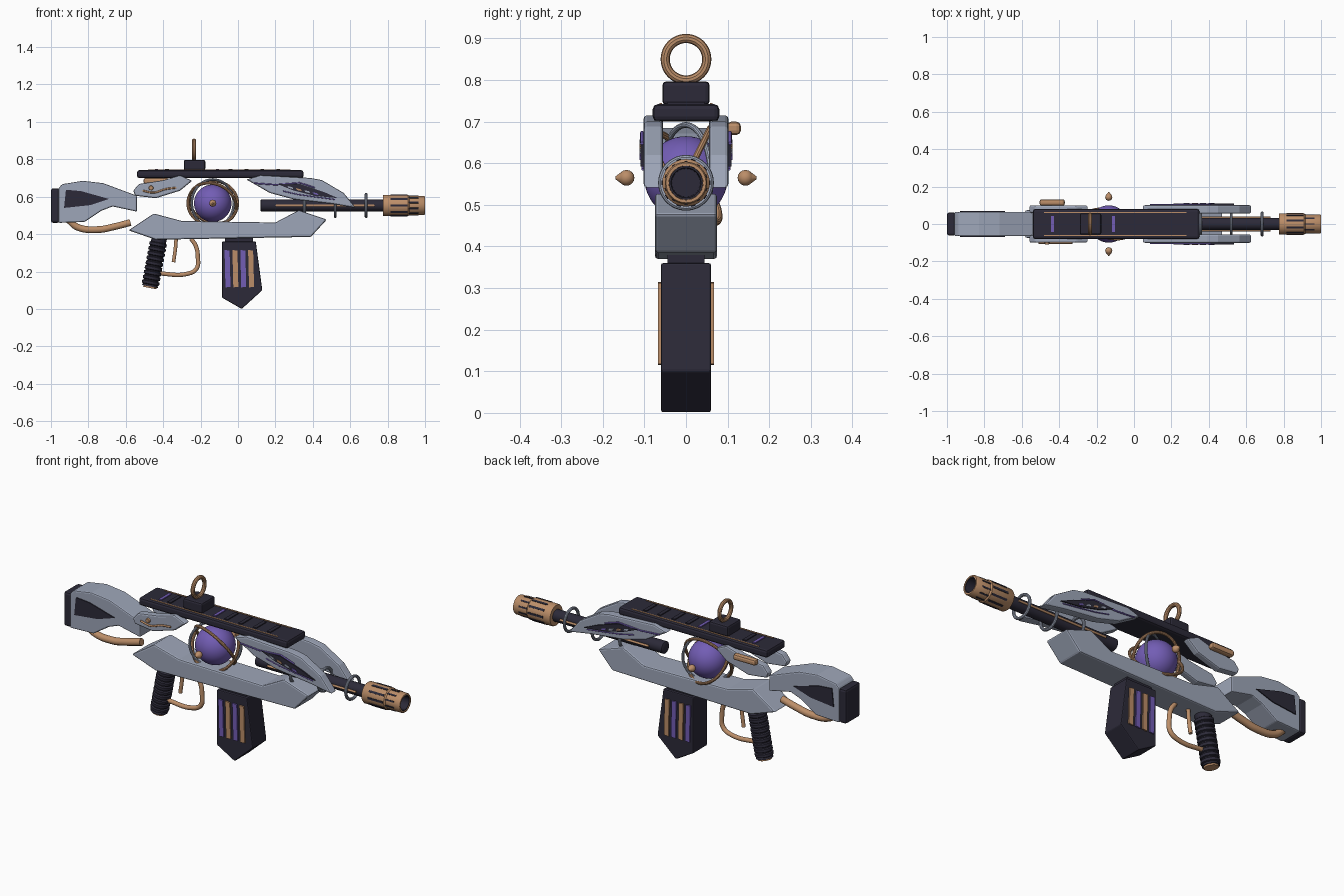
import bpy, bmesh, math
from mathutils import Vector

if "Cube" in bpy.data.objects:
    bpy.data.objects.remove(bpy.data.objects["Cube"])


def mat(name, rgb):
    m = bpy.data.materials.new(name)
    m.diffuse_color = (*rgb, 1)
    m.use_nodes = True
    m.node_tree.nodes["Principled BSDF"].inputs["Base Color"].default_value = m.diffuse_color
    return m


GREY = mat("blue_grey", (0.34, 0.38, 0.48))
DARK = mat("dark_slate", (0.025, 0.023, 0.040))
PURPLE = mat("violet", (0.17, 0.11, 0.46))
BRONZE = mat("bronze", (0.50, 0.27, 0.14))


def finish(ob, name, m, bevel=0.0, smooth=True):
    ob.name = name
    ob.data.materials.clear()
    ob.data.materials.append(m)
    bpy.ops.object.select_all(action='DESELECT')
    ob.select_set(True)
    bpy.context.view_layer.objects.active = ob
    if smooth:
        bpy.ops.object.shade_smooth_by_angle(angle=math.radians(35))
    if bevel:
        b = ob.modifiers.new("bevel", 'BEVEL')
        b.width, b.segments, b.limit_method = bevel, 2, 'ANGLE'
    return ob


def mesh_object(bm, name, m, bevel=0.0, smooth=False):
    bmesh.ops.recalc_face_normals(bm, faces=bm.faces)
    me = bpy.data.meshes.new(name)
    bm.to_mesh(me)
    bm.free()
    ob = bpy.data.objects.new(name, me)
    bpy.context.collection.objects.link(ob)
    return finish(ob, name, m, bevel, smooth)


def prism(name, pts, y0, y1, m, bevel=0.0):
    """Side outline (x, z) extruded across y."""
    bm = bmesh.new()
    f = bm.faces.new([bm.verts.new((x, y0, z)) for x, z in pts])
    r = bmesh.ops.extrude_face_region(bm, geom=[f])
    bmesh.ops.translate(bm, vec=(0, y1 - y0, 0),
                        verts=[v for v in r['geom'] if isinstance(v, bmesh.types.BMVert)])
    return mesh_object(bm, name, m, bevel)


def box(name, x0, x1, y0, y1, z0, z1, m, bevel=0.0):
    return prism(name, [(x0, z0), (x1, z0), (x1, z1), (x0, z1)], y0, y1, m, bevel)


def lathe(name, profile, origin, direction, m, n=32):
    """Profile of (distance along axis, radius) spun about an axis."""
    bm = bmesh.new()
    q = Vector((0, 0, 1)).rotation_difference(Vector(direction).normalized())
    rings = []
    for d, r in profile:
        rings.append([bm.verts.new(Vector(origin) + q @ Vector(
            (r * math.cos(2 * math.pi * i / n), r * math.sin(2 * math.pi * i / n), d)))
            for i in range(n)])
    for a, b in zip(rings, rings[1:]):
        for i in range(n):
            j = (i + 1) % n
            bm.faces.new((a[i], a[j], b[j], b[i]))
    bm.faces.new(rings[0])
    bm.faces.new(rings[-1])
    return mesh_object(bm, name, m, smooth=True)


def tube(name, pts, r, m, smooth=True):
    """Round tube along a path."""
    cu = bpy.data.curves.new(name, 'CURVE')
    cu.dimensions = '3D'
    cu.bevel_depth, cu.bevel_resolution, cu.use_fill_caps = r, 3, True
    cu.resolution_u = 8
    sp = cu.splines.new('BEZIER' if smooth else 'POLY')
    if smooth:
        sp.bezier_points.add(len(pts) - 1)
        for bp, p in zip(sp.bezier_points, pts):
            bp.co = p
            bp.handle_left_type = bp.handle_right_type = 'AUTO'
    else:
        sp.points.add(len(pts) - 1)
        for sp_p, p in zip(sp.points, pts):
            sp_p.co = (*p, 1)
    ob = bpy.data.objects.new(name, cu)
    bpy.context.collection.objects.link(ob)
    cu.materials.append(m)
    return ob


def torus(name, loc, rot, R, r, m):
    bpy.ops.mesh.primitive_torus_add(location=loc, rotation=[math.radians(a) for a in rot],
                                     major_radius=R, minor_radius=r,
                                     major_segments=48, minor_segments=10)
    return finish(bpy.context.object, name, m)


def ball(name, loc, r, m, seg=32):
    bpy.ops.mesh.primitive_uv_sphere_add(location=loc, radius=r, segments=seg, ring_count=seg // 2)
    return finish(bpy.context.object, name, m)


# Stock, butt pad and lower stock tube
prism("stock", [(-.96, .46), (-.82, .465), (-.73, .525), (-.67, .548), (-.54, .52), (-.54, .605),
                (-.72, .672), (-.83, .685), (-.94, .667), (-.96, .645)], -.065, .065, GREY, .007)
box("butt_pad", -1, -.955, -.062, .062, .46, .645, DARK, .012)
tube("stock_tube", [(-.905, 0, .475), (-.86, 0, .438), (-.75, 0, .424), (-.66, 0, .44),
                    (-.575, 0, .462)], .019, BRONZE)
for s in (-1, 1):
    prism("stock_panel", [(-.93, .54), (-.79, .555), (-.69, .588), (-.84, .63), (-.92, .637)],
          s * .063, s * .07, DARK)

# Lower body
prism("lower_body", [(-.585, .42), (-.44, .37), (.39, .385), (.475, .478), (.325, .528), (.2, .462),
                     (-.3, .47), (-.45, .51)], -.075, .075, GREY, .008)

# Ribbed grip with end cap
g0, g1 = Vector((-.42, 0, .385)), Vector((-.472, 0, .112))
gl = (g1 - g0).length
prof = [(0, .042)]
for i in range(9):
    d = .03 + i * .026
    prof += [(d, .040), (d + .004, .047), (d + .018, .047), (d + .022, .040)]
lathe("grip", prof + [(gl - .008, .043)], g0, g1 - g0, DARK, 24)
lathe("grip_cap", [(gl - .008, .036), (gl, .036)], g0, g1 - g0, BRONZE, 24)

# Trigger and guard
tube("trigger_guard", [(-.25, 0, .375), (-.225, 0, .335), (-.215, 0, .28), (-.222, 0, .215),
                       (-.27, 0, .188), (-.43, 0, .19)], .012, BRONZE)
tube("trigger", [(-.33, 0, .385), (-.335, 0, .32), (-.345, 0, .25)], .01, BRONZE)

# Magazine with side stripes
prism("magazine", [(-.085, .36), (.095, .36), (.13, .10), (.02, .0), (-.085, .06)],
      -.06, .06, DARK, .005)
box("magazine_neck", -.07, .08, -.045, .045, .355, .39, DARK)
for s in (-1, 1):
    for i in range(4):
        x = -.067 + i * .042
        prism("magazine_stripe", [(x, .115), (x + .027, .118), (x + .022, .312), (x - .005, .315)],
              s * .059, s * .067, BRONZE if i % 2 else PURPLE)

# Energy orb, poles and orbit rings
C = (-.135, 0, .565)
ball("orb", C, .1, PURPLE, 48)
for s in (-1, 1):
    ball("orb_pole", (C[0], s * .143, C[2]), .019, BRONZE, 16)
    lathe("pole_tip", [(0, .012), (.012, .003)], (C[0], s * .158, C[2]), (0, s, 0), BRONZE, 16)
torus("orbit_ring_grey", C, (90, 0, 28), .127, .007, GREY)
torus("orbit_ring_upright", C, (64, 0, 0), .133, .008, BRONZE)
torus("orbit_ring_tilted", C, (128, 25, 0), .130, .008, BRONZE)

# Top rail with inlays
box("top_rail", -.54, .35, -.08, .08, .70, .742, DARK, .012)
for s in (-1, 1):
    box("rail_line", -.48, .28, s * .058, s * .064, .74, .745, BRONZE)
for x in (-.435, -.11):
    box("rail_inlay", x - .008, x + .008, -.043, .043, .74, .747, PURPLE)
for i in range(8):
    x = -.38 + i * .085
    if abs(x + .235) > .07 and abs(x + .11) > .03:
        box("rail_rib", x - .01, x + .01, -.045, .045, .74, .747, DARK)

# Mount block with carry ring
box("mount_block", -.29, -.175, -.057, .057, .74, .797, DARK, .01)
torus("carry_ring", (-.235, 0, .85), (0, 90, 0), .05, .011, BRONZE)

# Paired front shrouds and rear cheeks
for s in (-1, 1):
    prism("front_shroud", [(.045, .692), (.12, .715), (.39, .70), (.45, .688), (.565, .62),
                           (.63, .54), (.5, .562), (.3, .585), (.17, .62)],
          s * .055, s * .102, GREY, .008)
    prism("shroud_panel", [(.21, .668), (.33, .668), (.46, .625), (.535, .592), (.41, .605),
                           (.30, .632)], s * .1, s * .109, DARK)
    tube("shroud_trim", [(.085, s * .104, .672), (.2, s * .104, .664), (.33, s * .106, .674),
                         (.41, s * .106, .648)], .004, PURPLE, False)
    tube("shroud_trim_lower", [(.24, s * .104, .63), (.32, s * .104, .612), (.42, s * .104, .598),
                               (.52, s * .104, .585)], .003, PURPLE, False)
    for i in range(4):
        x, z = .27 + i * .045, .65 - i * .011
        prism("panel_mark", [(x, z - .003), (x + .026, z - .009), (x + .02, z + .001),
                             (x - .006, z + .007)], s * .108, s * .112,
              BRONZE if i == 1 else PURPLE if i == 3 else GREY)
    prism("rear_cheek", [(-.56, .632), (-.55, .605), (-.44, .592), (-.31, .632), (-.245, .685),
                         (-.31, .715), (-.40, .688), (-.53, .668)], s * .06, s * .1, GREY, .008)
tube("cheek_wire", [(-.51, -.102, .632), (-.45, -.102, .622), (-.39, -.102, .64),
                    (-.33, -.102, .648)], .005, BRONZE)
lathe("cheek_bolt", [(0, .013), (.01, .011)], (-.465, -.099, .647), (0, -1, 0), BRONZE, 16)
box("cheek_canister", -.505, -.37, .098, .132, .668, .70, BRONZE, .011)

# Barrel, side rods and support rings
BZ = .553
lathe("barrel", [(0, .026), (.004, .032), (.67, .032)], (.12, 0, BZ), (1, 0, 0), DARK)
for s in (-1, 1):
    tube("barrel_rod", [(.2, s * .034, BZ), (.73, s * .034, BZ)], .006, BRONZE, False)
for x in (.355, .52, .685):
    torus("barrel_ring", (x, 0, BZ), (0, 90, 0), .059, .008, GREY)

# Hollow muzzle with dark bore and slots
lathe("muzzle", [(0, .03), (0, .054), (.005, .057), (.135, .057), (.142, .051), (.22, .051),
                 (.225, .048), (.225, .041), (.13, .040)], (.775, 0, BZ), (1, 0, 0), BRONZE)
lathe("muzzle_bore", [(0, .0405), (.088, .0405), (.088, .036), (.01, .034)],
      (.909, 0, BZ), (1, 0, 0), DARK)
for i in range(10):
    ob = box("muzzle_slot", .815, .905, -.0055, .0055, .05, .059, DARK)
    ob.location.z = BZ
    ob.rotation_euler.x = 2 * math.pi * (i + .5) / 10
    ob = box("muzzle_front_slot", .915, .965, -.004, .004, .045, .053, DARK)
    ob.location.z = BZ
    ob.rotation_euler.x = 2 * math.pi * i / 10
